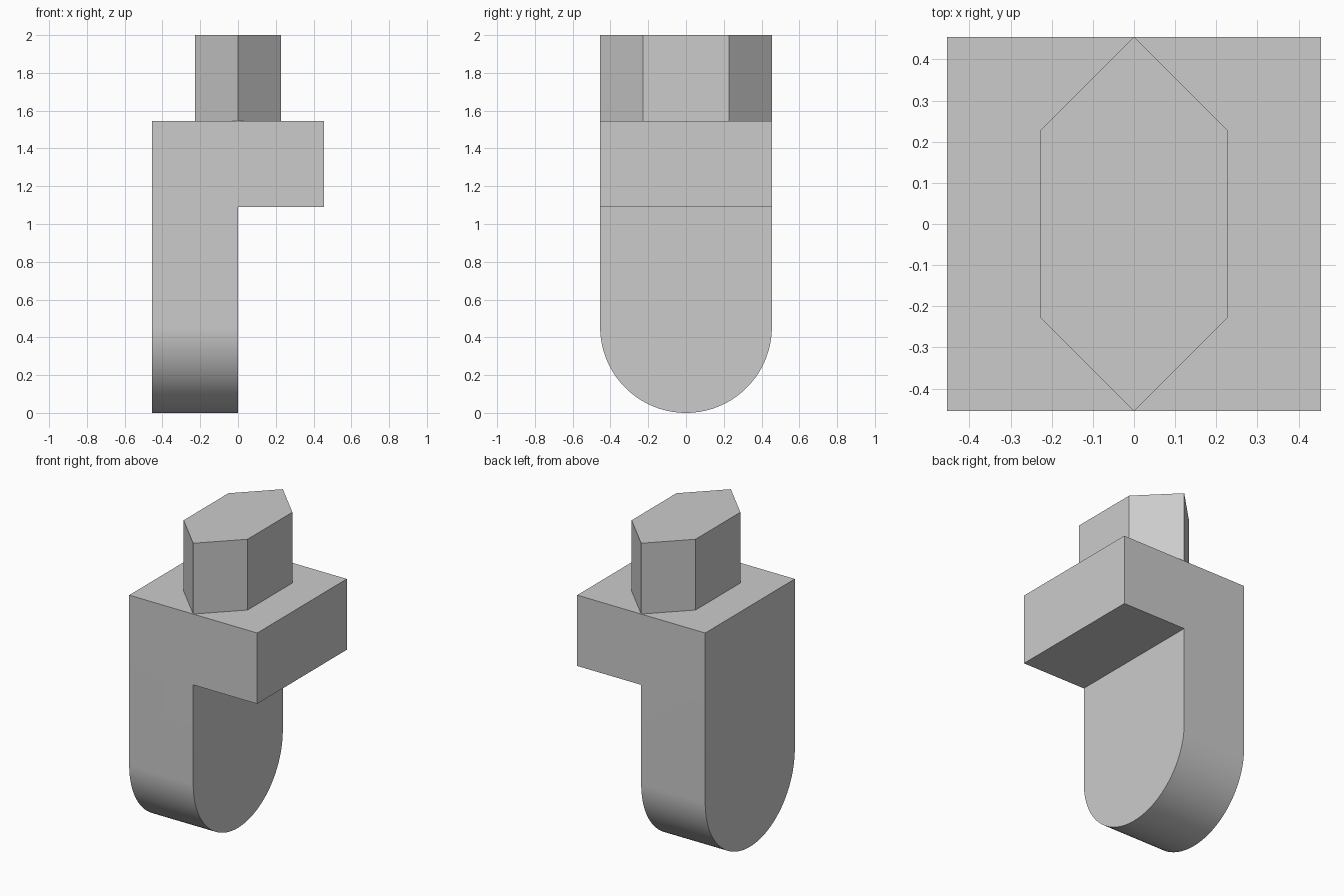
import bpy
import bmesh
import math
from mathutils import Vector

cube = bpy.data.objects.get("Cube")
if cube:
    bpy.data.objects.remove(cube, do_unlink=True)

# Proportions: every length follows from one unit
U = 2 / 4.4
TOP = 3.4 * U
ARM_BOTTOM = 2.4 * U
SEGMENTS = 64

grey = bpy.data.materials.new("plain grey")
grey.use_nodes = True
colour = (0.6, 0.6, 0.6, 1)
grey.diffuse_color = colour
grey.node_tree.nodes["Principled BSDF"].inputs["Base Color"].default_value = colour

bm = bmesh.new()


def extrude(faces, offset):
    """Extrude faces along an offset and return the new end faces."""
    geom = bmesh.ops.extrude_face_region(bm, geom=faces)["geom"]
    verts = [g for g in geom if isinstance(g, bmesh.types.BMVert)]
    bmesh.ops.translate(bm, verts=verts, vec=Vector(offset))
    return [g for g in geom if isinstance(g, bmesh.types.BMFace)]


def fix_normals():
    bmesh.ops.recalc_face_normals(bm, faces=bm.faces)
    bm.normal_update()


# Leg profile: round bottom, straight sides, with a rectangle above it
arc = []
for i in range(SEGMENTS + 1):
    a = math.pi * (1 + i / SEGMENTS)
    arc.append(bm.verts.new((-U, U * math.cos(a), U + U * math.sin(a))))
shoulder = [bm.verts.new((-U, y, ARM_BOTTOM)) for y in (U, -U)]
crown = [bm.verts.new((-U, y, TOP)) for y in (U, -U)]
lower = bm.faces.new(arc + shoulder)
upper = bm.faces.new([shoulder[1], shoulder[0], crown[0], crown[1]])

# Leg, then the arm growing from its upper part
ends = extrude([lower, upper], (U, 0, 0))
arm_end = max(ends, key=lambda f: f.calc_center_median().z)
extrude([arm_end], (U, 0, 0))
fix_normals()

# Merge flat areas into single faces
bmesh.ops.dissolve_limit(bm, angle_limit=math.radians(0.5),
                         verts=bm.verts, edges=bm.edges)
bm.normal_update()

# Square peg raised from the middle of the top
top_faces = [f for f in bm.faces if f.calc_center_median().z > TOP - 0.01]
bmesh.ops.inset_region(bm, faces=top_faces, thickness=U / 2,
                       use_even_offset=True)
extrude(top_faces, (0, 0, U))
fix_normals()

mesh = bpy.data.meshes.new("hook_with_peg")
bm.to_mesh(mesh)
bm.free()
mesh.materials.append(grey)
hook = bpy.data.objects.new("hook_with_peg", mesh)
bpy.context.collection.objects.link(hook)

# Smooth the round end, keep the corners sharp
bpy.ops.object.select_all(action="DESELECT")
hook.select_set(True)
bpy.context.view_layer.objects.active = hook
bpy.ops.object.shade_smooth_by_angle(angle=math.radians(30))
